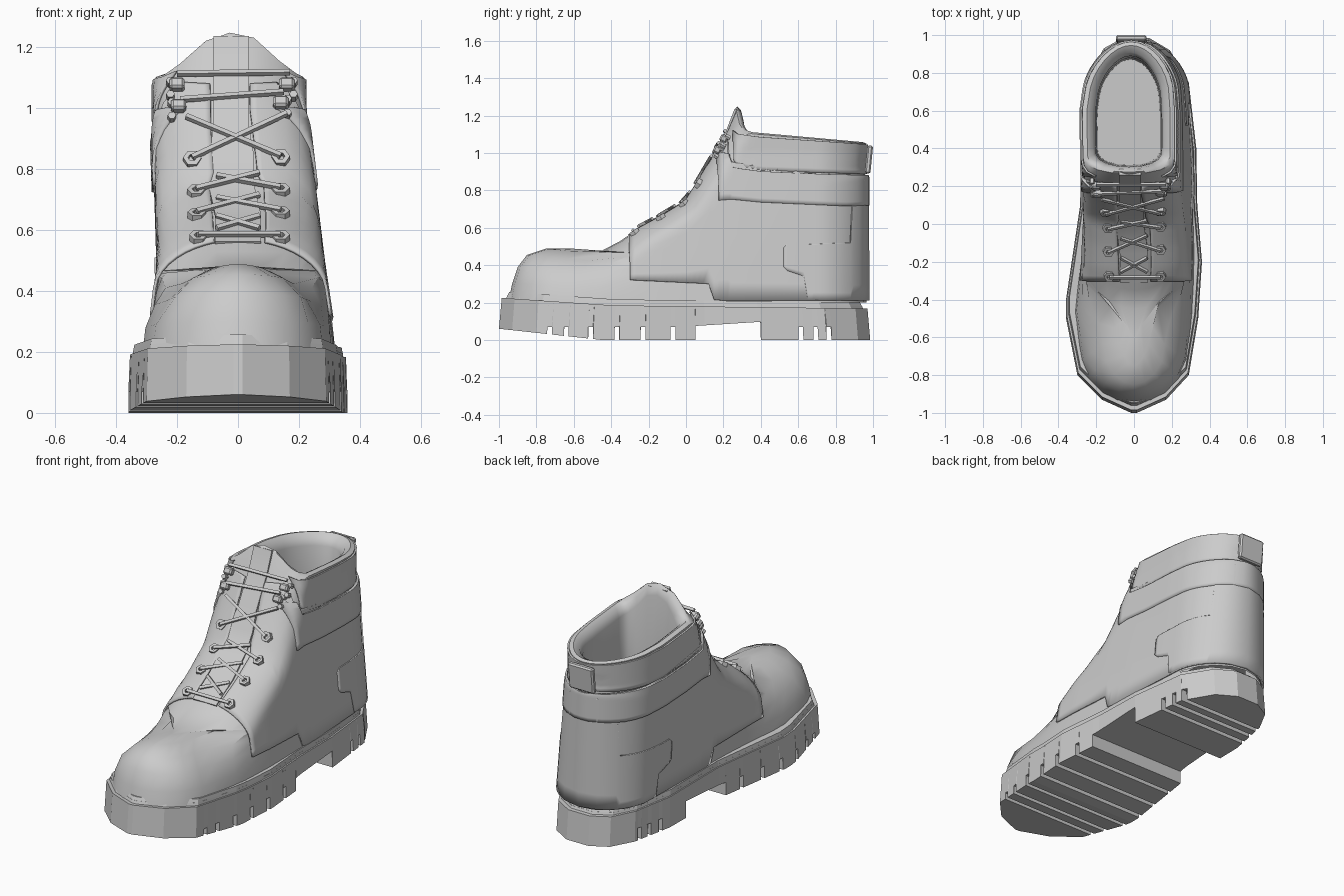
import bpy, bmesh, math
from mathutils import Vector

if "Cube" in bpy.data.objects:
    bpy.data.objects.remove(bpy.data.objects["Cube"])

# ---------- helpers ----------
def interp(tab, t):
    if t <= tab[0][0]:
        return tab[0][1]
    for (a, u), (b, v) in zip(tab, tab[1:]):
        if t <= b:
            return u + (v - u) * (t - a) / (b - a) if b > a else v
    return tab[-1][1]

def make(name, verts, faces, angle=35, smooth=True, recalc=True, weld=0.0005):
    me = bpy.data.meshes.new(name)
    me.from_pydata(verts, [], faces)
    bm = bmesh.new()
    bm.from_mesh(me)
    bmesh.ops.remove_doubles(bm, verts=bm.verts, dist=weld)
    if recalc:
        bmesh.ops.recalc_face_normals(bm, faces=bm.faces)
    bm.to_mesh(me)
    bm.free()
    ob = bpy.data.objects.new(name, me)
    bpy.context.collection.objects.link(ob)
    if smooth:
        bpy.ops.object.select_all(action='DESELECT')
        ob.select_set(True)
        bpy.context.view_layer.objects.active = ob
        bpy.ops.object.shade_smooth_by_angle(angle=math.radians(angle))
    return ob

def tube(name, p, q, r, n=4, hole=0.0):
    """Bar or ring from p to q."""
    p, q = Vector(p), Vector(q)
    rot = (q - p).to_track_quat('Z', 'Y')
    rings = [(p, r), (q, r)] + ([(q, hole), (p, hole)] if hole else [])
    vs = [c + rot @ Vector((rad * math.cos(math.tau * k / n), rad * math.sin(math.tau * k / n), 0))
          for c, rad in rings for k in range(n)]
    m = len(rings)
    fs = [(i * n + k, i * n + (k + 1) % n, ((i + 1) % m) * n + (k + 1) % n, ((i + 1) % m) * n + k)
          for i in range(m if hole else 1) for k in range(n)]
    if not hole:
        fs += [tuple(range(n)), tuple(range(n, 2 * n))]
    return make(name, vs, fs, smooth=False)

def box(name, loc, size, tilt=0.0, bev=0.008):
    bpy.ops.mesh.primitive_cube_add(size=1, location=loc, rotation=(tilt, 0, 0))
    ob = bpy.context.object
    ob.name, ob.scale = name, size
    bpy.ops.object.transform_apply(location=False, rotation=False)
    m = ob.modifiers.new("bevel", 'BEVEL')
    m.width, m.segments = bev, 1

# ---------- boot surface: side silhouette inflated to left and right widths ----------
RIDGE = [(-.95, .2), (-.93, .3), (-.9, .39), (-.85, .455), (-.75, .488), (-.6, .488), (-.45, .477),
         (-.35, .53), (-.25, .6), (-.12, .67), (0, .745), (.06, .84), (.12, .94), (.18, 1.05),
         (.215, 1.11), (.265, 1.24)]
BACK_Z = [.2, .22, .25, .28, .31, .33, .38, .45, .53, .61, .7, .78, .86, .91, .97, 1.05]
BACK = [(.965, .2), (.962, .87), (.95, .91), (.965, 1.06)]
BASE_R = [(-.7, .29), (-.4, .315), (-.15, .32), (.3, .305), (.7, .28), (.95, .26)]
BASE_L = [(-.7, .29), (-.45, .315), (-.2, .28), (.1, .255), (.5, .25), (.95, .24)]
TOP_R = [(-.7, .26), (-.35, .19), (.1, .215), (.6, .215), (.95, .19)]
TOP_L = [(-.7, .26), (-.35, .19), (.1, .265), (.6, .275), (.95, .22)]
ROUND = [(-.65, .3), (-.45, .2), (-.3, .125), (.05, .1), (.35, .12), (.7, .25), (.95, .28)]

def dist(y, z, line):
    best, p = 9, Vector((y, z))
    for a, b in zip(line, line[1:]):
        a, b = Vector(a), Vector(b)
        t = max(0, min(1, (p - a).dot(b - a) / (b - a).length_squared))
        best = min(best, (a + (b - a) * t - p).length)
    return best

def surf(y, z, side):
    k = max(0, min(1, (z - .2) / .8))
    r = interp(BASE_R, y) * (1 - k) + interp(TOP_R, y) * k
    l = interp(BASE_L, y) * (1 - k) + interp(TOP_L, y) * k
    t = min(1, min(dist(y, z, RIDGE), dist(y, z, BACK)) / interp(ROUND, y))
    f = math.sqrt(max(0, 1 - (1 - t) ** 2))
    return Vector(((r - l) / 2 + side * (r + l) / 2 * f, y, z))

def back_y(z):
    return interp([(b, a) for a, b in BACK], z)

# ---------- upper with lining ----------
N = 18
rings = []
for i, ((yf, zf), zb) in enumerate(zip(RIDGE, BACK_Z)):
    rim = i == len(RIDGE) - 1
    yb, ring = back_y(zb), []
    for j in range(2 * N):
        side = 1 if j <= N else -1
        t = (1 - math.cos(math.pi * j / N)) / 2
        z = zf + (zb - zf) * t
        if rim:
            z = 1.11 + (zb - 1.11) * t + .13 * (1 - t) ** 8
        p = surf(yf + (yb - yf) * t, z, side)
        if rim:  # tongue tip tapers towards the sides
            over = max(0, abs(p.x + .02) - .07)
            p.z -= .13 * (1 - t) ** 8 * min(1, over / .16)
        ring.append(p)
    rings.append(ring)
top = rings[-1]
for sx, sy, dz, flat in [(.9, .96, .008, 0), (.78, .88, -.01, 0), (.72, .84, -.05, 0),
                         (.7, .82, 0, .75), (.68, .8, 0, .3)]:
    rings.append([Vector((-.027 + (p.x + .027) * sx, .5 + (p.y - .5) * sy, flat or p.z + dz)) for p in top])
n = 2 * N
faces = [(i * n + k, i * n + (k + 1) % n, (i + 1) * n + (k + 1) % n, (i + 1) * n + k)
         for i in range(len(rings) - 1) for k in range(n)]
faces.append(tuple(range((len(rings) - 1) * n, len(rings) * n)))
make("upper", [p for r in rings for p in r], faces, 40)

# ---------- leather overlays following the surface ----------
def overlay(name, stations, thick, nv=12):
    ys = []
    for a, b in zip(stations, stations[1:]):
        c = max(1, round((b[0] - a[0]) / .03))
        ys += [[a[k] + (b[k] - a[k]) * i / c for k in range(3)] for i in range(c)]
    ys.append(stations[-1])
    vs, fs = [], []
    for side in (1, -1):
        o = len(vs)
        for y, lo, hi in ys:
            hi = min(hi, interp(RIDGE, y) - .008)
            for v in range(nv + 1):
                z = lo + (hi - lo) * math.sin(math.pi / 2 * v / nv)
                vs.append(surf(min(y, back_y(z)), z, side))
        for i in range(len(ys) - 1):
            for v in range(nv):
                a = o + i * (nv + 1) + v
                q = (a, a + nv + 1, a + nv + 2, a + 1)
                fs.append(q if side > 0 else q[::-1])
    ob = make(name, vs, fs, 40, recalc=False)
    m = ob.modifiers.new("thickness", 'SOLIDIFY')
    m.thickness, m.offset = thick, 1

overlay("quarter_panel", [(-.3, .32, .6), (.12, .3, 1.0), (.15, .215, 1.0), (.2, .21, 1.09),
                          (.225, .21, 1.08), (.24, .21, .95), (.965, .21, .85)], .01)
overlay("ankle_strap", [(.175, .745, 1.0), (.235, .75, .99), (.25, .75, .92),
                        (.4, .735, .9), (.85, .715, .88), (.985, .72, .875)], .018)
overlay("heel_counter", [(.52, .39, .49), (.54, .37, .51), (.63, .34, .51), (.65, .215, .51), (.87, .21, .52),
                         (.885, .21, .84), (.97, .21, .86)], .016)
overlay("collar_padding", [(.255, .96, 1.12), (.28, .925, 1.1), (.4, .905, 1.085), (.985, .885, 1.045)], .01)
box("heel_pull_tab", (-.015, .978, .965), (.16, .03, .15), -.1)

# ---------- sole: rectangles lofted along y ----------
SOLE_R = [(-1, .015), (-.93, .17), (-.8, .29), (-.5, .34), (-.2, .36), (.1, .335), (.4, .33), (.75, .29), (.92, .19), (.985, .08)]
SOLE_L = [(-1, .015), (-.93, .17), (-.8, .3), (-.5, .36), (-.4, .36), (-.2, .33), (.1, .285), (.55, .28), (.8, .23), (.93, .16), (.985, .06)]

def sole_part(name, stations, s=1.0, s_top=1.0):
    vs, fs = [], []
    for y, lo, hi in stations:
        r, l = interp(SOLE_R, y), interp(SOLE_L, y)
        vs += [(-l * s, y * s, lo), (r * s, y * s, lo), (r * s_top, y * s_top, hi), (-l * s_top, y * s_top, hi)]
    for i in range(len(stations) - 1):
        a = i * 4
        fs += [(a + k, a + (k + 1) % 4, a + 4 + (k + 1) % 4, a + 4 + k) for k in range(4)]
    e = len(vs)
    fs += [(0, 1, 2, 3), (e - 4, e - 3, e - 2, e - 1)]
    make(name, vs, fs, smooth=False, weld=1e-6)

TOPZ = [(-1, .225), (-.4, .185), (1, .168)]
BOTZ = [(-1, .06), (-.45, 0), (1, 0)]
knots = sorted({y for y, _ in SOLE_R + SOLE_L} | {-.45})
flat = [(y, interp(BOTZ, y)) for y in knots if not .05 <= y <= .43]
for g in (-.73, -.64, -.51, -.37, -.23, -.07, .615, .695, .765):
    a, b = g - .013, g + .013
    flat = [p for p in flat if not a <= p[0] <= b]
    flat += [(a, interp(BOTZ, a)), (a + 1e-4, .07), (b - 1e-4, .07), (b, interp(BOTZ, b))]
flat += [(.05, 0), (.0501, .075), (.1, .078), (.4, .097), (.4001, 0), (.43, 0)]
sole_part("lugged_sole", [(y, z, interp(TOPZ, y)) for y, z in sorted(flat)], 1.0, .985)
for nm, lo, hi, s in (("welt", -.01, .014, .965), ("rand", .012, .032, .955)):
    sole_part(nm, [(y, interp(TOPZ, y) + lo, interp(TOPZ, y) + hi) for y in knots], s, s - .01)

# ---------- eyelets, hooks and laces ----------
RZ = [(z, y) for y, z in RIDGE[6:]]

def front(x, z, out=.02):
    y = interp(RZ, z)
    t = Vector((0, interp(RZ, z + .02) - interp(RZ, z - .02), .04)).normalized()
    nrm = Vector((0, -t.z, t.y))
    return Vector((x, y, z)) + nrm * out, nrm

left = [(-.13, .58), (-.135, .655), (-.137, .73), (-.15, .835)]
right = [(.14, .58), (.14, .66), (.14, .735), (.14, .84)]
for nm, row in (("left", left), ("right", right)):
    for x, z in row:
        p, nrm = front(x, z, -.02)
        tube(f"eyelet_{nm}", p, p + nrm * .026, .03, 6, .014)
for x, z in ((-.195, 1.01), (-.2, 1.08), (.14, 1.02), (.16, 1.08)):
    p, nrm = front(x, z, -.005)
    box("lace_hook", p, (.05, .04, .04), -.5)
    for dz in (-.03, .015):
        q, nrm = front(x + math.copysign(.022, x), z + dz, -.035)
        tube("hook_rivet", q, q + nrm * .03, .014, 6)
laces = [(left[0], right[0]), (left[3], (.16, .98)), (right[3], (-.17, .97)),
         ((-.19, 1.025), (.15, 1.05)), ((-.2, 1.11), (.17, 1.115)),
         ((-.07, .6), (.07, .64)), ((.07, .6), (-.07, .64))]
for i in (1, 2):
    laces += [(left[i], (.07, left[i][1] + .055)), (right[i], (-.07, right[i][1] + .04))]
for a, b in laces:
    tube("lace", front(*a, .008)[0], front(*b, .008)[0], .011)

# ---------- tongue centre strip ----------
vs = []
zs = [.56, .65, .745, .84, .94, 1.05, 1.11, 1.235]
for z in zs:
    hw = .075 if z < .9 else .058
    c = 0 if z < .7 else -.022
    for o in (.004, -.03):
        p = front(0, min(z, 1.2), o)[0]
        p.z += max(0, z - 1.2)
        p.y += max(0, z - 1.2) * .4
        vs += [p + Vector((c - hw, 0, 0)), p + Vector((c + hw, 0, 0))]
m = len(zs)
fs = [(i * 4 + a, i * 4 + b, i * 4 + 4 + b, i * 4 + 4 + a)
      for i in range(m - 1) for a, b in ((0, 1), (1, 3), (3, 2), (2, 0))]
make("tongue_strip", vs, fs + [(0, 1, 3, 2), (4 * m - 4, 4 * m - 3, 4 * m - 1, 4 * m - 2)], 35)
